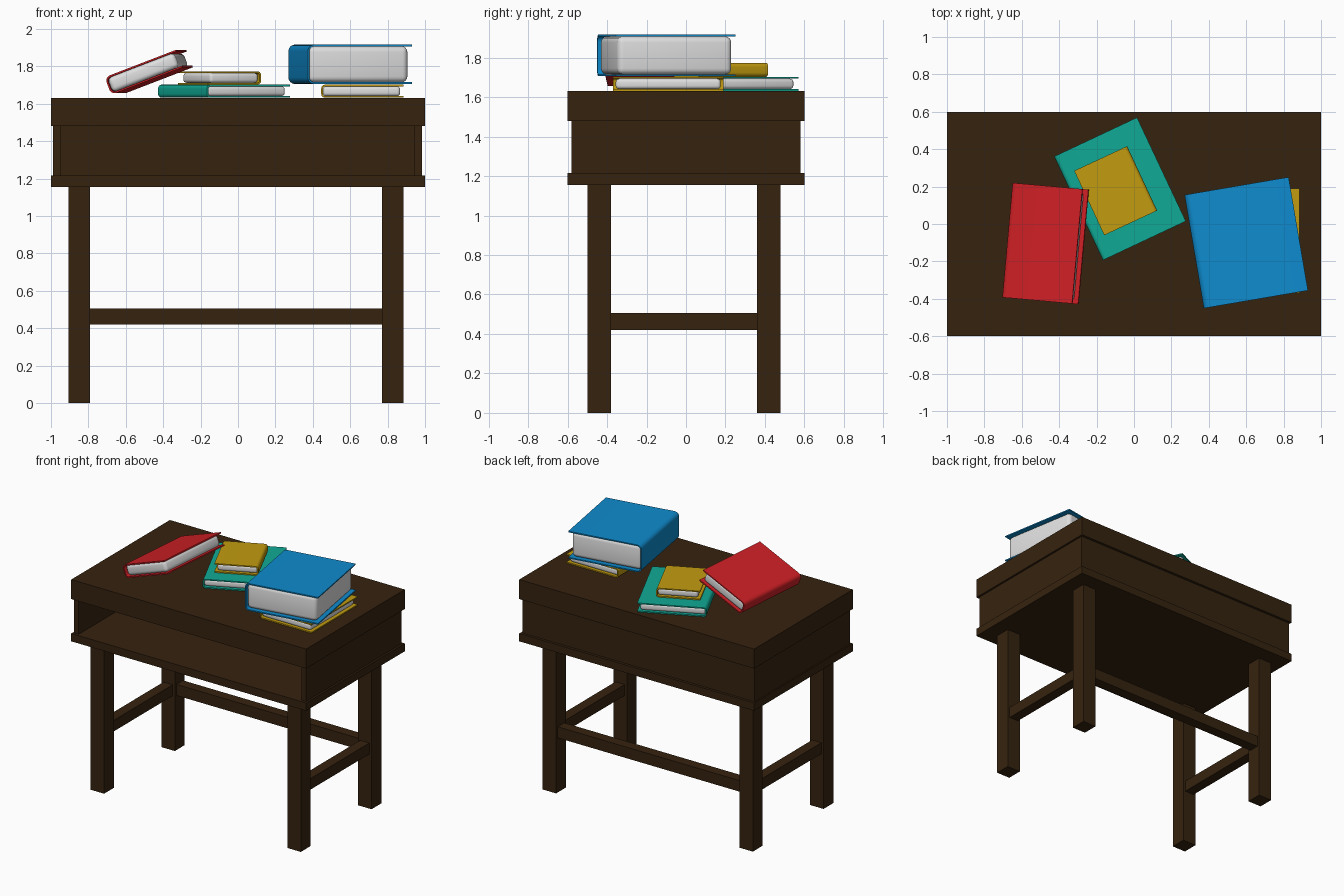
import bpy, bmesh, math
from mathutils import Vector

if "Cube" in bpy.data.objects:
    bpy.data.objects.remove(bpy.data.objects["Cube"])


def material(name, rgb):
    m = bpy.data.materials.new(name)
    m.diffuse_color = (*rgb, 1)
    m.use_nodes = True
    m.node_tree.nodes["Principled BSDF"].inputs["Base Color"].default_value = m.diffuse_color
    return m


WOOD = material("dark wood", (0.036, 0.0165, 0.0048))
BLUE = material("blue cover", (0.0045, 0.26, 0.62))
RED = material("red cover", (0.62, 0.014, 0.018))
TEAL = material("teal cover", (0.005, 0.40, 0.30))
GOLD = material("mustard cover", (0.54, 0.33, 0.005))
PAPER = material("paper", (0.74, 0.74, 0.74))


def finish(name, bm, mat, smooth=False):
    bmesh.ops.recalc_face_normals(bm, faces=bm.faces)
    me = bpy.data.meshes.new(name)
    bm.to_mesh(me)
    bm.free()
    me.materials.append(mat)
    if smooth:
        me.shade_smooth()
        me.set_sharp_from_angle(angle=math.radians(35))
    ob = bpy.data.objects.new(name, me)
    bpy.context.collection.objects.link(ob)
    return ob


def box(name, x, y, z, mat, bevel=0):
    """Box from (min, max) ranges, optionally with rounded edges."""
    bm = bmesh.new()
    bmesh.ops.create_cube(bm, size=1)
    for v in bm.verts:
        v.co = Vector([(a + b) / 2 + c * (b - a) for c, (a, b) in zip(v.co, (x, y, z))])
    if bevel:
        bmesh.ops.bevel(bm, geom=bm.edges[:], offset=bevel, segments=4,
                        profile=0.5, affect='EDGES')
    return finish(name, bm, mat, bool(bevel))


def book(name, mat, w, h, t, loc, turn, tilt=0):
    """Hard-cover book: C-shaped cover with a rounded spine at -x, rounded page block."""
    c, r, n = 0.009, min(0.035, t * 0.3), 6

    def profile(off):
        rad = r - off
        top = [(w / 2, t / 2 - off)]
        for i in range(n + 1):
            a = math.pi / 2 * (1 + i / n)
            top.append((-w / 2 + r + rad * math.cos(a), t / 2 - r + rad * math.sin(a)))
        return top + [(x, -z) for x, z in reversed(top)]

    outer, inner = profile(0), profile(c)
    bm = bmesh.new()
    rings = []
    for o, i in zip(outer, inner):
        rings.append([bm.verts.new((p[0], s * h / 2, p[1]))
                      for p, s in ((o, -1), (o, 1), (i, 1), (i, -1))])
    for a, b in zip(rings, rings[1:]):
        for k in range(4):
            bm.faces.new((a[k], a[(k + 1) % 4], b[(k + 1) % 4], b[k]))
    bm.faces.new(rings[0])
    bm.faces.new(rings[-1])
    cover = finish(name + "_cover", bm, mat, True)

    zt = t / 2 - c
    pages = box(name + "_pages", (-w / 2 + c, w / 2 - 0.018), (-h / 2 + 0.014, h / 2 - 0.014),
                (-zt, zt), PAPER, min(0.03, t * 0.24))
    for ob in (cover, pages):
        ob.location = loc
        ob.rotation_euler = (0, math.radians(tilt), math.radians(turn))


# Desk case: top, floor, side and back panels, open at the front
box("desk_top", (-1, 1), (-0.6, 0.6), (1.48, 1.63), WOOD)
box("desk_floor", (-1, 1), (-0.6, 0.6), (1.155, 1.215), WOOD)
box("left_panel", (-0.99, -0.95), (-0.58, 0.58), (1.215, 1.48), WOOD)
box("right_panel", (0.945, 0.985), (-0.58, 0.58), (1.215, 1.48), WOOD)
box("back_panel", (-0.95, 0.945), (0.54, 0.58), (1.215, 1.48), WOOD)

# Legs and rails
LEG_X = {"left": (-0.905, -0.79), "right": (0.77, 0.885)}
LEG_Y = {"front": (-0.5, -0.38), "back": (0.36, 0.48)}
RAIL_Z = (0.42, 0.505)
for side, x in LEG_X.items():
    for end, y in LEG_Y.items():
        box(f"{end}_{side}_leg", x, y, (0, 1.155), WOOD)
    box(f"{side}_rail", (x[0] + 0.018, x[1] - 0.018), (-0.38, 0.36), RAIL_Z, WOOD)
box("back_rail", (-0.79, 0.77), (0.38, 0.46), RAIL_Z, WOOD)

# Books on the desk
book("lower_right_book", GOLD, 0.44, 0.56, 0.07, (0.665, -0.09, 1.667), 0)
book("thick_book", BLUE, 0.565, 0.615, 0.21, (0.60, -0.10, 1.811), 9.7)
book("lower_middle_book", TEAL, 0.49, 0.613, 0.07, (-0.075, 0.188, 1.667), 25.2)
book("small_book", GOLD, 0.312, 0.38, 0.07, (-0.098, 0.178, 1.738), 205)
book("leaning_book", RED, 0.41, 0.615, 0.10, (-0.477, -0.104, 1.768), -5.1, -21)
